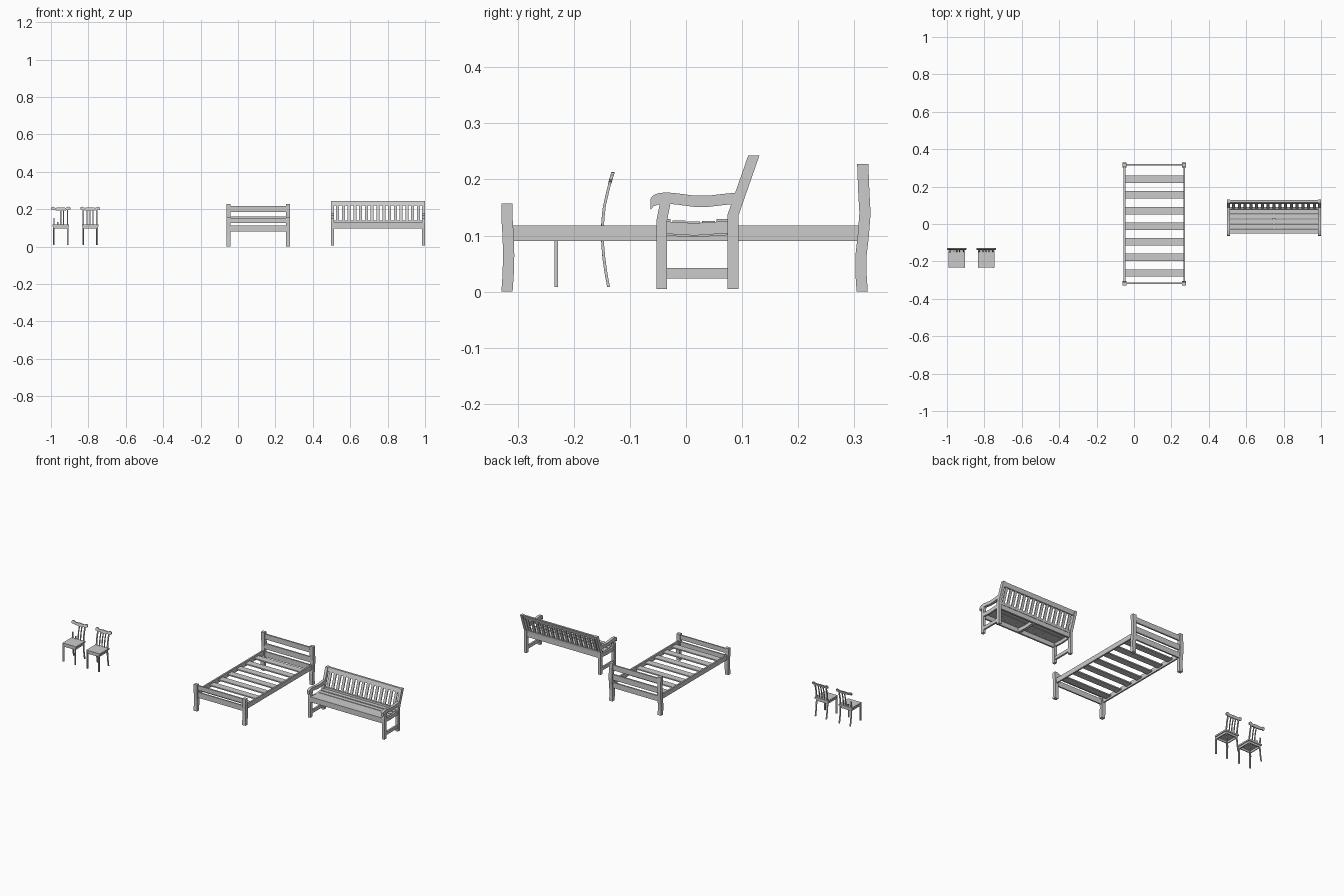
import bpy
import bmesh
from mathutils import Vector

old = bpy.data.objects.get("Cube")
if old:
    bpy.data.objects.remove(old, do_unlink=True)

wood = bpy.data.materials.new("grey_wood")
wood.use_nodes = True
wood.diffuse_color = (0.6, 0.6, 0.6, 1)
wood.node_tree.nodes["Principled BSDF"].inputs["Base Color"].default_value = (0.6, 0.6, 0.6, 1)


def finish(name, bm):
    bmesh.ops.recalc_face_normals(bm, faces=bm.faces)
    mesh = bpy.data.meshes.new(name)
    bm.to_mesh(mesh)
    bm.free()
    mesh.materials.append(wood)
    obj = bpy.data.objects.new(name, mesh)
    bpy.context.collection.objects.link(obj)
    return obj


def loft(name, rings):
    """Skin a row of equal point rings and cap both ends."""
    bm = bmesh.new()
    rows = [[bm.verts.new(p) for p in ring] for ring in rings]
    n = len(rows[0])
    for a, b in zip(rows, rows[1:]):
        for i in range(n):
            j = (i + 1) % n
            bm.faces.new((a[i], a[j], b[j], b[i]))
    bm.faces.new(rows[0])
    bm.faces.new(rows[-1])
    return finish(name, bm)


def box(name, x, y, z):
    """Box from three (low, high) ranges."""
    return loft(name, [[(x[0], y[0], h), (x[1], y[0], h), (x[1], y[1], h), (x[0], y[1], h)] for h in z])


def strip(name, path, thick, x, upright=True):
    """Bar following a (y, z) path; thickness is level for uprights, vertical otherwise."""
    off = Vector((0, thick / 2, 0) if upright else (0, 0, thick / 2))
    rings = []
    for y, z in path:
        a, b = Vector((x[0], y, z)), Vector((x[1], y, z))
        rings.append([a - off, b - off, b + off, a + off])
    return loft(name, rings)


def around(c, w):
    return (c - w / 2, c + w / 2)


# Bed: wavy corner posts
foot_path = [(-.319, 0), (-.317, .03), (-.316, .065), (-.317, .1), (-.319, .13), (-.319, .157)]
head_path = [(.314, 0), (.312, .03), (.312, .065), (.316, .1), (.319, .14), (.317, .175), (.315, .227)]
for side, cx in (("right", -.051), ("left", .268)):
    strip("bed_foot_post_" + side, foot_path, .02, around(cx, .022))
    strip("bed_head_post_" + side, head_path, .02, around(cx, .022))
    box("bed_side_rail_" + side, around(cx, .009), (-.315, .315), (.09, .118))

# Bed: end boards and slats
bed_x = (-.05, .267)
for z in ((.08, .112), (.127, .16), (.185, .216)):
    box("bed_head_board", bed_x, (.312, .321), z)
for z in ((.08, .112), (.125, .152)):
    box("bed_foot_board", bed_x, (-.321, -.313), z)
for i in range(7):
    box("bed_slat", bed_x, around(-.262 + i * .0835, .04), (.1, .107))

# Bench: ends with legs, rails and curved arms
x0, x1 = .497, 1.0
arm_path = [(-.063, .156), (-.058, .162), (-.05, .165), (-.036, .167), (-.015, .165),
            (.015, .161), (.04, .161), (.065, .164), (.095, .167)]
for side, cx in (("right", x0 + .008), ("left", x1 - .008)):
    w = around(cx, .016)
    strip("bench_front_leg_" + side, [(-.0435, .005), (-.0435, .125), (-.037, .158)], .019, w)
    strip("bench_back_leg_" + side, [(.084, .005), (.084, .137), (.121, .243)], .02, w)
    strip("bench_arm_" + side, arm_path, .02, w, False)
    box("bench_low_rail_" + side, around(cx, .01), (-.036, .076), (.023, .042))
    strip("bench_seat_rail_" + side, [(-.036, .114), (.015, .111), (.076, .115)], .022, around(cx, .01), False)

# Bench: seat
inner = (x0 + .012, x1 - .012)
box("bench_apron", inner, (-.05, -.04), (.097, .125))
box("bench_rear_rail", inner, (.077, .088), (.1, .128))
strip("bench_middle_support", [(-.042, .11), (.015, .107), (.08, .111)], .02, around(.7485, .016), False)
for i, z in enumerate((.126, .124, .122, .123, .126)):
    box("bench_seat_plank", inner, around(-.039 + i * .0263, .0235), around(z, .006))


# Bench: leaning back
def lean(z):
    return .084 + max(0, z - .137) * .35


def back_bar(name, z, thick, x):
    strip(name, [(lean(h), h) for h in z], thick, x)


back_bar("bench_top_rail", (.22, .243), .012, inner)
back_bar("bench_back_low_rail", (.126, .14), .012, inner)
for i in range(15):
    cx = x0 + .035 + i * (x1 - x0 - .07) / 14
    back_bar("bench_back_slat", (.135, .225), .006, around(cx, .016))


# Chairs: bowed back posts, splat bars and a crest with curled ends
def bow(z):
    pts = [(.008, -.138), (.035, -.143), (.06, -.1465), (.09, -.149), (.118, -.149),
           (.14, -.147), (.16, -.1445), (.18, -.139), (.2, -.134), (.213, -.13)]
    for (za, ya), (zb, yb) in zip(pts, pts[1:]):
        if z <= zb:
            return ya + (yb - ya) * (z - za) / (zb - za)
    return pts[-1][1]


def bowed(name, z0, z1, x, thick=.005):
    strip(name, [(bow(z0 + (z1 - z0) * i / 8), z0 + (z1 - z0) * i / 8) for i in range(9)], thick, x)


def chair(name, cx, broken):
    box(name + "_seat", around(cx, .088), (-.232, -.143), (.108, .117))
    box(name + "_front_apron", around(cx, .076), (-.23, -.225), (.096, .109))
    box(name + "_rear_apron", around(cx, .07), (-.152, -.147), (.096, .109))
    for s, side in ((-1, "right"), (1, "left")):
        box(name + "_side_apron_" + side, around(cx + s * .037, .005), (-.228, -.148), (.096, .109))
        box(name + "_front_leg_" + side, around(cx + s * .038, .007), (-.234, -.228), (.008, .109))
        top = .152 if broken and s < 0 else .2
        bowed(name + "_back_post_" + side, .008, top, around(cx + s * .036, .007))
    for k in (-1, 0, 1):
        top = .132 if broken and k < 0 else .2
        bowed(name + "_splat_bar", .112, top, around(cx + k * .016, .006), .003)
    crest = [(-1, .2, .208), (-.92, .195, .212), (-.75, .197, .213), (-.55, .194, .207),
             (0, .193, .209)]
    crest += [(-a, b, c) for a, b, c in reversed(crest[:-1])]
    rings = []
    for t, low, high in crest:
        x = cx + t * .052
        ya, yb = bow(low), bow(high)
        rings.append([(x, ya - .003, low), (x, ya + .003, low), (x, yb + .003, high), (x, yb - .003, high)])
    loft(name + "_crest", rings)


chair("broken_chair", -.948, True)
chair("whole_chair", -.791, False)
